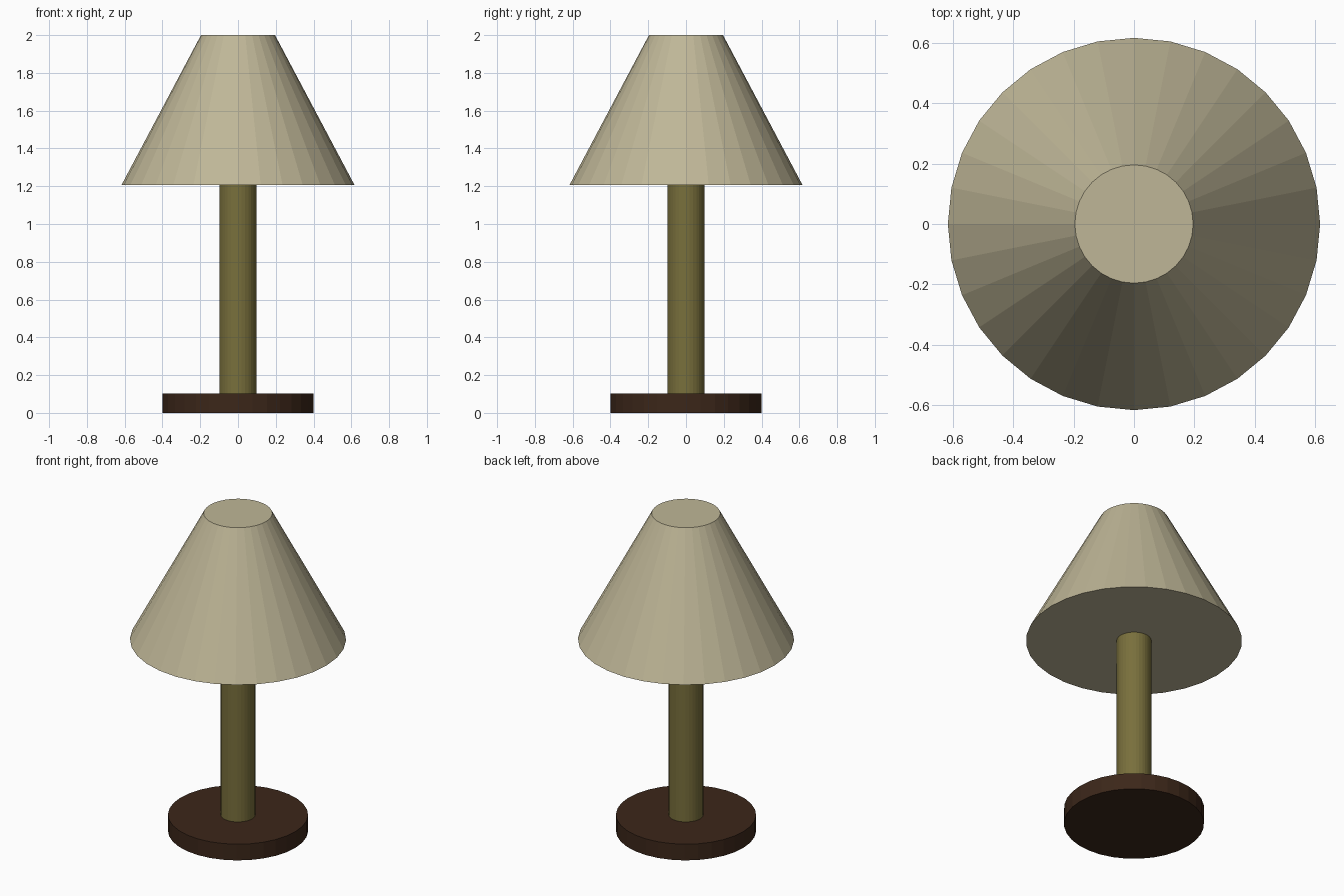
import bpy

if "Cube" in bpy.data.objects:
    bpy.data.objects.remove(bpy.data.objects["Cube"])

SIDES = 32


def add_part(name, r_bottom, r_top, z_bottom, z_top, color):
    """Closed, flat-shaded round part between two heights."""
    bpy.ops.mesh.primitive_cone_add(
        vertices=SIDES, radius1=r_bottom, radius2=r_top,
        depth=z_top - z_bottom, location=(0, 0, (z_bottom + z_top) / 2))
    obj = bpy.context.object
    obj.name = name
    mat = bpy.data.materials.new(name + "_material")
    mat.diffuse_color = (*color, 1)
    mat.use_nodes = True
    mat.node_tree.nodes["Principled BSDF"].inputs["Base Color"].default_value = mat.diffuse_color
    obj.data.materials.append(mat)
    return obj


# Dark wooden foot
add_part("base", 0.40, 0.40, 0.0, 0.102, (0.045, 0.02, 0.01))
# Olive stem, meeting the underside of the shade
add_part("stem", 0.099, 0.099, 0.102, 1.206, (0.19, 0.16, 0.045))
# Beige tapered shade, closed at both ends
add_part("shade", 0.617, 0.196, 1.206, 2.0, (0.52, 0.47, 0.31))
